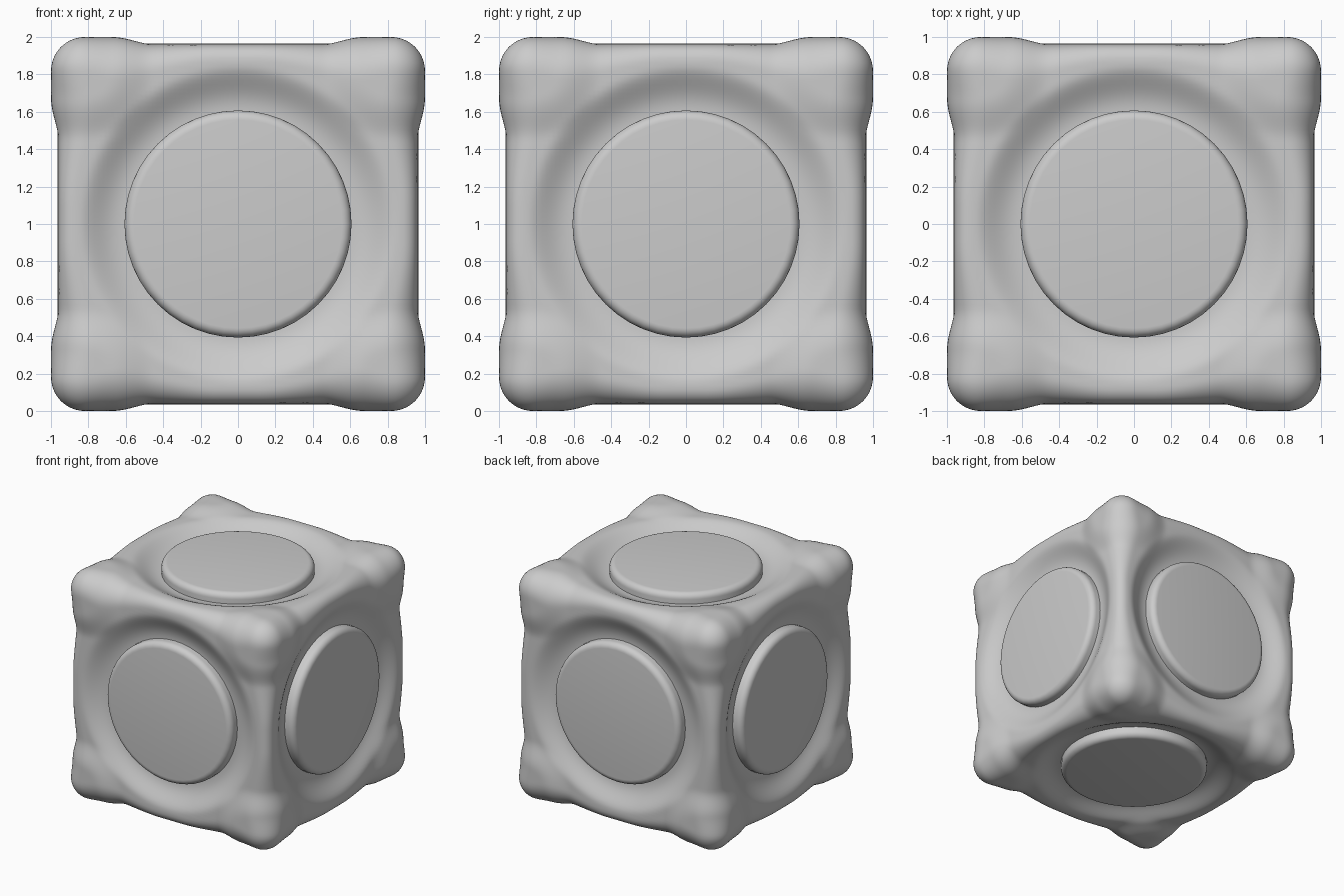
import bpy, bmesh, math
from mathutils import Vector, Matrix

if "Cube" in bpy.data.objects:
    bpy.data.objects.remove(bpy.data.objects["Cube"])

H = 0.96         # half size between the corner knobs
KNOB = 0.04      # how far the corner knobs stand out
FLOOR = 0.875    # level of the dish floor behind each disc
DISC_R, DISC_TOP = 0.607, 0.965


def smooth(a, b, x):
    t = min(1.0, max(0.0, (x - a) / (b - a)))
    return t * t * (3 - 2 * t)


def shape(q):
    """Turn a point on a plain cube into the dished, knobbed, rounded cube."""
    ab = [abs(c) for c in q]
    axis = ab.index(max(ab))
    # rounded edges, softer towards the knobs
    r = 0.085 + 0.09 * smooth(0.1, 0.65, min(ab)) - 0.035 * smooth(0.65, 0.85, min(ab))
    inner = Vector([max(-H + r, min(H - r, c)) for c in q])
    n = (q - inner).normalized()
    p = inner + n * r
    # ball-like knob at each corner
    near = Vector([abs(c) - 0.81 for c in p]).length
    p += n * KNOB * (1 - smooth(0.2, 0.39, near))
    # round dish in the face
    rad = math.hypot(*[p[i] for i in range(3) if i != axis])
    s = min(1.0, max(0.0, (rad - 0.58) / 0.27)) ** 1.4
    drop = (H - FLOOR) * (1 - smooth(0, 1, s))
    p[axis] -= math.copysign(drop, q[axis])
    return p


def finish(bm, name, angle):
    me = bpy.data.meshes.new(name)
    bm.to_mesh(me)
    bm.free()
    ob = bpy.data.objects.new(name, me)
    bpy.context.collection.objects.link(ob)
    bpy.ops.object.select_all(action='DESELECT')
    ob.select_set(True)
    bpy.context.view_layer.objects.active = ob
    bpy.ops.object.shade_smooth_by_angle(angle=math.radians(angle))
    return ob


# cube body
bm = bmesh.new()
bmesh.ops.create_cube(bm, size=2 * H)
bmesh.ops.subdivide_edges(bm, edges=bm.edges[:], cuts=79, use_grid_fill=True)
for v in bm.verts:
    v.co = shape(v.co.copy()) + Vector((0, 0, 1))
finish(bm, "cube_body", 60)

# one raised disc per face, turned from a small rounded profile
B = 0.05
profile = [(DISC_R, FLOOR - 0.03)] + [
    (DISC_R - B + B * math.cos(a), DISC_TOP - B + B * math.sin(a))
    for a in [i * math.pi / 12 for i in range(7)]]
SIDES = 48
faces = {"front": (0, -1, 0), "back": (0, 1, 0), "left": (-1, 0, 0),
         "right": (1, 0, 0), "top": (0, 0, 1), "bottom": (0, 0, -1)}
for side, d in faces.items():
    bm = bmesh.new()
    rings = [[bm.verts.new((r * math.cos(t), r * math.sin(t), z))
              for t in [k * math.tau / SIDES for k in range(SIDES)]]
             for r, z in profile]
    for lo, hi in zip(rings, rings[1:]):
        for k in range(SIDES):
            j = (k + 1) % SIDES
            bm.faces.new((lo[k], lo[j], hi[j], hi[k]))
    bm.faces.new(rings[-1])
    turn = Vector(d).to_track_quat('Z', 'Y').to_matrix().to_4x4()
    bm.transform(Matrix.Translation((0, 0, 1)) @ turn)
    finish(bm, side + "_disc", 40)
